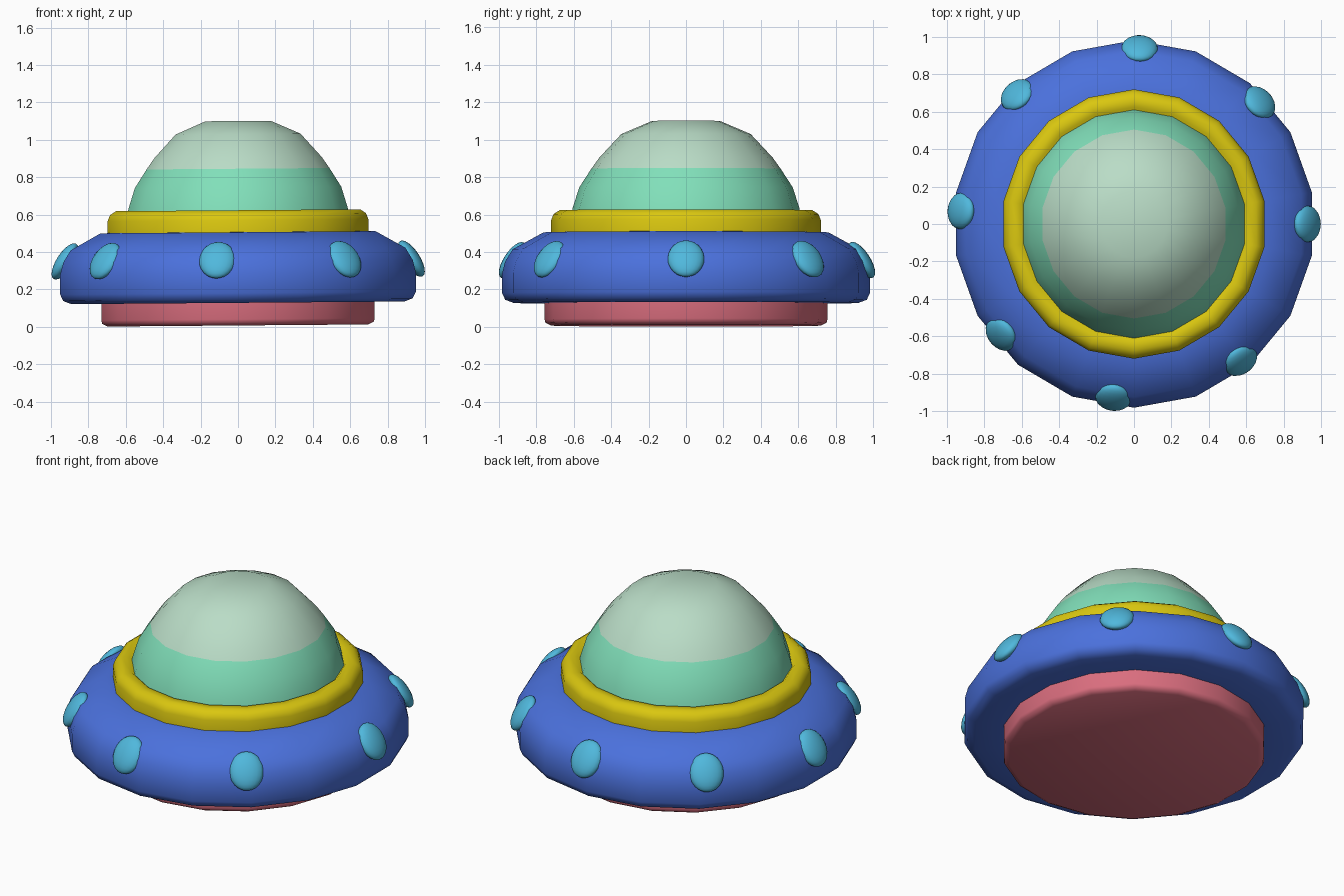
import bpy, bmesh, math
from mathutils import Matrix, Vector

if "Cube" in bpy.data.objects:
    bpy.data.objects.remove(bpy.data.objects["Cube"])

SIDES = 18
SQUASH_X = 0.983      # slightly narrower in x
TILT = 0.008          # the body leans very slightly


def material(name, rgb):
    m = bpy.data.materials.new(name)
    m.diffuse_color = (*rgb, 1)
    m.use_nodes = True
    m.node_tree.nodes["Principled BSDF"].inputs["Base Color"].default_value = m.diffuse_color
    return m


blue = material("blue", (0.07, 0.165, 0.72))
yellow = material("yellow", (0.70, 0.57, 0.005))
mint = material("mint", (0.22, 0.74, 0.49))
pale = material("pale_mint", (0.49, 0.72, 0.57))
pink = material("pink", (0.70, 0.155, 0.21))
cyan = material("cyan", (0.08, 0.48, 0.72))


def finish(bm, name, mats, angle=50):
    bmesh.ops.recalc_face_normals(bm, faces=bm.faces)
    mesh = bpy.data.meshes.new(name)
    bm.to_mesh(mesh)
    bm.free()
    for m in mats:
        mesh.materials.append(m)
    ob = bpy.data.objects.new(name, mesh)
    bpy.context.collection.objects.link(ob)
    bpy.ops.object.select_all(action='DESELECT')
    ob.select_set(True)
    bpy.context.view_layer.objects.active = ob
    bpy.ops.object.shade_smooth_by_angle(angle=math.radians(angle))
    return ob


def lathe(name, profile, mats, split_z=None):
    """Turn a (radius, z) profile, close both ends, tilt slightly."""
    bm = bmesh.new()
    rings = []
    for r, z in profile:
        ring = []
        for i in range(SIDES):
            a = math.radians(10) + math.tau * i / SIDES
            x, y = r * math.cos(a) * SQUASH_X, r * math.sin(a)
            ring.append(bm.verts.new((x, y, z + TILT * x)))
        rings.append(ring)
    for a, b in zip(rings, rings[1:]):
        for i in range(SIDES):
            j = (i + 1) % SIDES
            bm.faces.new((a[i], a[j], b[j], b[i]))
    bm.faces.new(rings[0][::-1])
    bm.faces.new(rings[-1])
    if split_z:
        bm.normal_update()
        for f in bm.faces:
            f.material_index = int(f.calc_center_median().z > split_z)
    return finish(bm, name, mats)


# Base, saucer, collar and two-tone dome
lathe("base", [(0.72, 0.007), (0.75, 0.022), (0.755, 0.04), (0.755, 0.14)], [pink])
lathe("saucer", [(0.74, 0.128), (0.92, 0.128), (0.965, 0.145), (0.982, 0.18),
                 (0.982, 0.285), (0.965, 0.35), (0.925, 0.415), (0.76, 0.505),
                 (0.65, 0.507)], [blue])
lathe("collar", [(0.72, 0.49), (0.72, 0.57), (0.707, 0.602), (0.675, 0.623),
                 (0.625, 0.623), (0.60, 0.60)], [yellow])
lathe("dome", [(0.615, 0.59), (0.605, 0.635), (0.57, 0.745), (0.505, 0.845),
               (0.462, 0.905), (0.345, 1.03), (0.18, 1.10)], [mint, pale], 0.845)

# Lamps around the rim, flattened and leaning along the saucer's slope
lamps = [(0.03, 0.938), (0.67, 0.65), (0.927, 0.0), (0.57, -0.73),
         (-0.11, -0.927), (-0.71, -0.59), (-0.925, 0.07), (-0.625, 0.69)]
for n, (x, y) in enumerate(lamps):
    bm = bmesh.new()
    bmesh.ops.create_uvsphere(bm, u_segments=20, v_segments=12, radius=1)
    m = (Matrix.Translation(Vector((x, y, 0.357 + TILT * x)))
         @ Matrix.Rotation(math.atan2(y, x), 4, 'Z')
         @ Matrix.Rotation(math.radians(-33), 4, 'Y')
         @ Matrix.Diagonal((0.045, 0.098, 0.112, 1)))
    bmesh.ops.transform(bm, matrix=m, verts=bm.verts)
    finish(bm, f"rim_lamp_{n + 1}", [cyan], 60)
